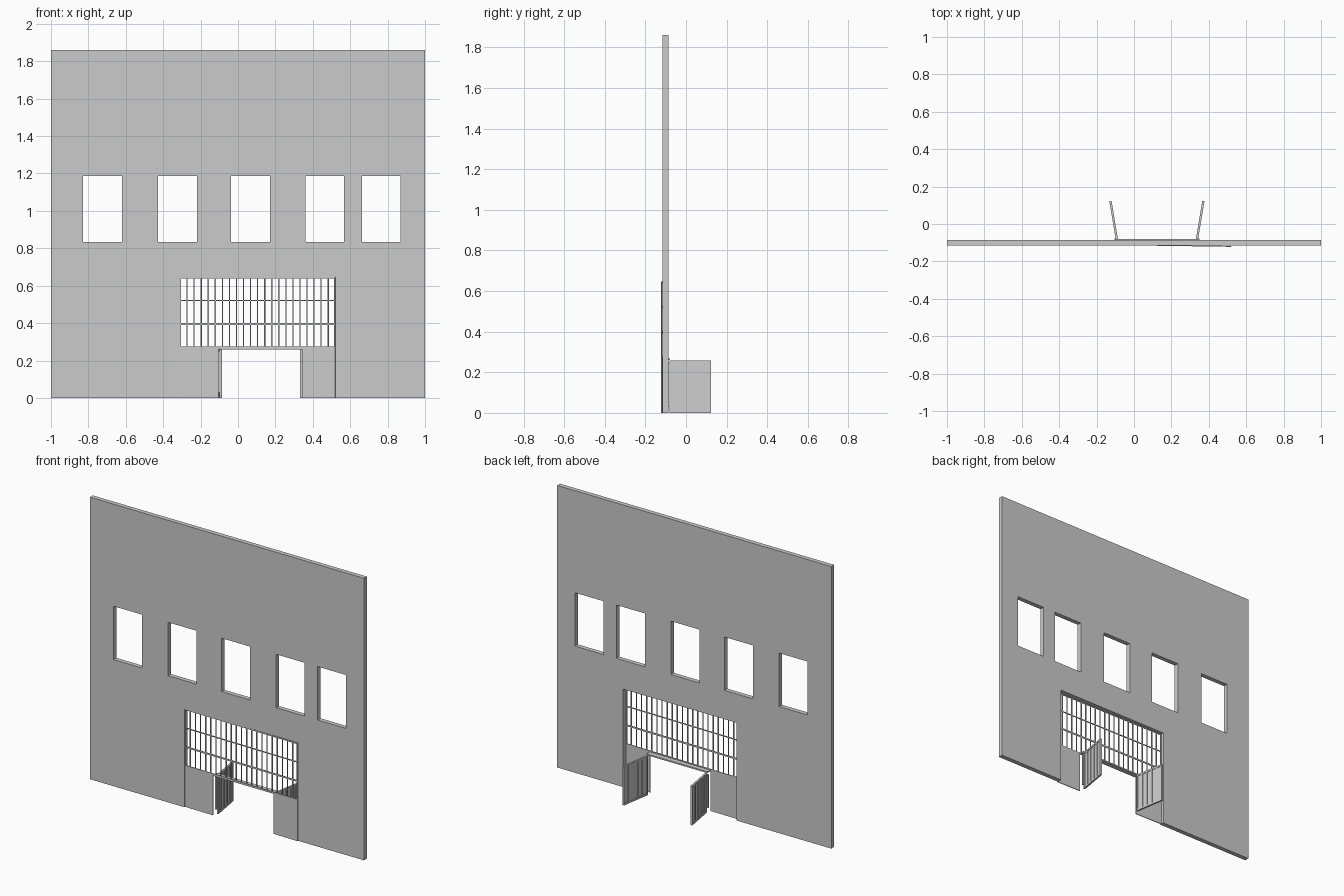
import bpy, bmesh, math
from mathutils import Matrix, Vector

if "Cube" in bpy.data.objects:
    bpy.data.objects.remove(bpy.data.objects["Cube"])


def make_boxes(name, boxes, matrix=Matrix()):
    """One object from boxes given as (x0, x1, y0, y1, z0, z1)."""
    bm = bmesh.new()
    for x0, x1, y0, y1, z0, z1 in boxes:
        centre = Vector(((x0 + x1) / 2, (y0 + y1) / 2, (z0 + z1) / 2))
        size = Matrix.Diagonal((x1 - x0, y1 - y0, z1 - z0, 1))
        bmesh.ops.create_cube(bm, size=1, matrix=Matrix.Translation(centre) @ size)
    mesh = bpy.data.meshes.new(name)
    bm.to_mesh(mesh)
    bm.free()
    ob = bpy.data.objects.new(name, mesh)
    ob.matrix_world = matrix
    bpy.context.collection.objects.link(ob)
    return ob


L, R = -0.31, 0.52            # entrance opening
BACK, FRONT = -0.086, -0.116  # wall faces

# Wall with five windows and the entrance cut out
wall = make_boxes("wall", [(-1, 1, FRONT, BACK, 0, 1.86)])
holes = [(x, x + 0.208, -0.3, 0.1, 0.835, 1.187)
         for x in (-0.828, -0.428, -0.038, 0.36, 0.662)]
holes.append((L, R, -0.3, 0.1, -0.1, 0.645))
cutter = make_boxes("opening_cutter", holes)
cutter.hide_render = True
cutter.hide_viewport = True
cut = wall.modifiers.new("openings", 'BOOLEAN')
cut.operation = 'DIFFERENCE'
cut.solver = 'EXACT'
cut.object = cutter

# Entrance screen, turned slightly so its right end stands proud of the wall
W = R - L
turn = Matrix.Translation((L, -0.11, 0)) @ Matrix.Rotation(-0.0145, 4, 'Z')
n = 22
bars = [(i * W / n - 0.003, i * W / n + 0.003, 0, 0.005, 0.268, 0.645)
        for i in range(1, n)]
bars += [(0, 0.004, 0, 0.005, 0, 0.645), (W - 0.006, W, 0, 0.005, 0, 0.645)]
make_boxes("grille_bars", bars, turn)
make_boxes("grille_rails", [(0, W, 0, 0.005, z - h, z + h) for z, h in
                            ((0.27, 0.005), (0.395, 0.005), (0.52, 0.003), (0.643, 0.004))], turn)
make_boxes("side_panels", [(0, 0.205, 0, 0.005, 0, 0.266),
                           (0.652, W, 0, 0.005, 0, 0.266)], turn)

# Door head and slim hinge posts
make_boxes("door_head", [(-0.1, 0.345, -0.112, -0.079, 0.26, 0.269)])
make_boxes("hinge_posts", [(x - 0.005, x + 0.005, -0.088, -0.078, 0.03, 0.25)
                           for x in (-0.1, 0.345)])

# Two open gates: thin sheet with a frame and upright bars
G, H, T = 0.206, 0.259, 0.006
gate = [(0, G, -0.002, 0.002, 0.005, H - 0.005),
        (0, G, -T, T, 0, 0.012), (0, G, -T, T, H - 0.012, H)]
gate += [(x - 0.005, x + 0.005, -T, T, 0.012, H - 0.012)
         for x in [0.005 + i * (G - 0.01) / 5 for i in range(6)]]
for name, x, deg in (("left_gate", -0.092, 99.5), ("right_gate", 0.337, 80.5)):
    make_boxes(name, gate, Matrix.Translation((x, -0.08, 0))
               @ Matrix.Rotation(math.radians(deg), 4, 'Z'))
